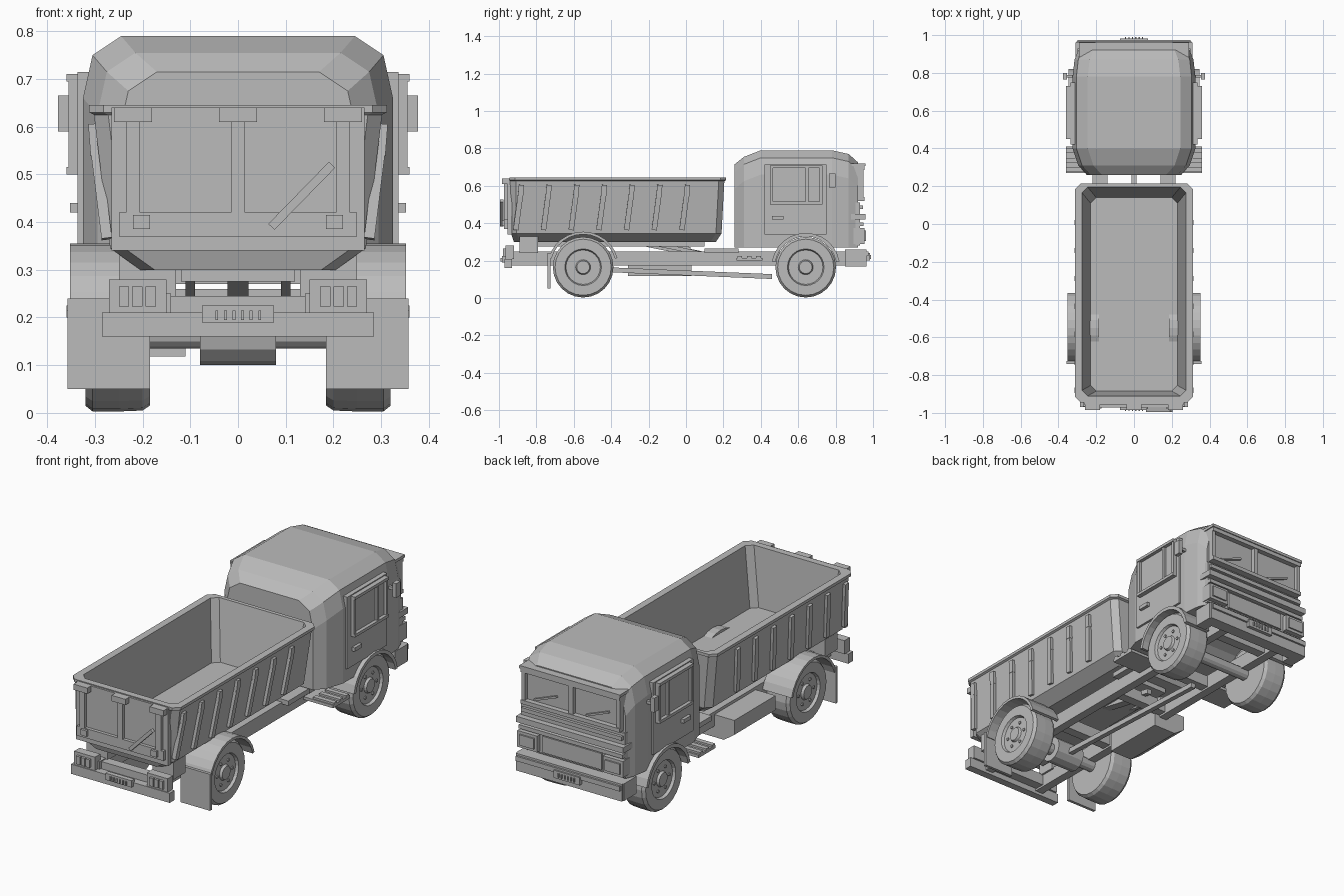
import bpy
import math
from mathutils import Vector

default_cube = bpy.data.objects.get("Cube")
if default_cube:
    bpy.data.objects.remove(default_cube, do_unlink=True)

# One plain paint for the whole truck
grey_paint = bpy.data.materials.new("grey_paint")
grey_paint.use_nodes = True
GREY = (0.5, 0.5, 0.5, 1.0)
grey_paint.diffuse_color = GREY
grey_paint.node_tree.nodes["Principled BSDF"].inputs["Base Color"].default_value = GREY

SIDES = (("left", 1), ("right", -1))
REAR_AXLE, FRONT_AXLE, AXLE_Z = -0.55, 0.64, 0.165


def make_object(name, vertices, faces):
    mesh = bpy.data.meshes.new(name)
    mesh.from_pydata(vertices, [], faces)
    mesh.materials.append(grey_paint)
    part = bpy.data.objects.new(name, mesh)
    bpy.context.collection.objects.link(part)
    # Consistent outward normals
    import bmesh
    bm = bmesh.new()
    bm.from_mesh(mesh)
    bmesh.ops.recalc_face_normals(bm, faces=bm.faces)
    bm.to_mesh(mesh)
    bm.free()
    return part


def loft(name, rings):
    """Skin a row of equal closed rings and cap both ends."""
    count = len(rings[0])
    vertices = [point for ring in rings for point in ring]
    faces = []
    for level in range(len(rings) - 1):
        low, high = level * count, (level + 1) * count
        for i in range(count):
            j = (i + 1) % count
            faces.append((low + i, low + j, high + j, high + i))
    faces.append(tuple(range(count)))
    faces.append(tuple(range(len(vertices) - count, len(vertices))))
    return make_object(name, vertices, faces)


def box(name, x, y, z):
    rings = [[(x[0], y[0], h), (x[1], y[0], h), (x[1], y[1], h), (x[0], y[1], h)] for h in z]
    return loft(name, rings)


def pair(name, x, y, z):
    for side, s in SIDES:
        box(side + "_" + name, (s * x[0], s * x[1]), y, z)


def beam(name, start, end, width, depth):
    """Rectangular bar between two points."""
    start, end = Vector(start), Vector(end)
    along = (end - start).normalized()
    across = along.cross(Vector((0, 1, 0)) if abs(along.y) < 0.5 else Vector((1, 0, 0))).normalized()
    other = along.cross(across)
    corners = [across * a * width / 2 + other * b * depth / 2
               for a, b in ((-1, -1), (1, -1), (1, 1), (-1, 1))]
    return loft(name, [[p + c for c in corners] for p in (start, end)])


def turned(name, y, z, profile, segments=24):
    """Lathe (x, radius) pairs around an axle line along x."""
    angles = [math.tau * i / segments for i in range(segments)]
    return loft(name, [[(x, y + r * math.cos(a), z + r * math.sin(a)) for a in angles]
                       for x, r in profile])


def arch(name, y, inner, outer, x, first, last):
    """Curved fender around a wheel."""
    rings = []
    for i in range(13):
        a = math.radians(first + (last - first) * i / 12)
        rings.append([(px, y + r * math.cos(a), AXLE_Z + r * math.sin(a))
                      for px, r in ((x[0], inner), (x[1], inner), (x[1], outer), (x[0], outer))])
    return loft(name, rings)


# Cab shell, skinned from back to front
def cab_ring(y, w, top):
    half = [(w, 0.27), (w, top - 0.13), (w - 0.02, top - 0.04), (w - 0.08, top)]
    outline = half + [(-x, z) for x, z in reversed(half)]
    return [(x, y, z) for x, z in outline]


cab = loft("cab_shell", [cab_ring(*station) for station in (
    (0.26, 0.25, 0.715), (0.31, 0.295, 0.755), (0.40, 0.325, 0.79),
    (0.78, 0.325, 0.79), (0.87, 0.315, 0.77), (0.92, 0.295, 0.725))])
cutter = turned("wheel_arch_cutter", FRONT_AXLE, AXLE_Z, ((-0.5, 0.175), (0.5, 0.175)))
cutter.hide_render = True
cutter.hide_viewport = True
cutter.display_type = 'WIRE'
wheel_cut = cab.modifiers.new("wheel_arch", 'BOOLEAN')
wheel_cut.object = cutter
wheel_cut.solver = 'EXACT'

# Doors, side windows, handles, mirrors and steps
pair("door", (0.31, 0.336), (0.42, 0.75), (0.34, 0.715))
pair("window_glass", (0.32, 0.342), (0.46, 0.72), (0.51, 0.70))
for label, z in (("sill", (0.50, 0.515)), ("header", (0.695, 0.71))):
    pair("window_" + label, (0.32, 0.36), (0.45, 0.73), z)
for label, y in (("rear_post", 0.45), ("divider", 0.64), ("front_post", 0.715)):
    pair("window_" + label, (0.32, 0.355), (y, y + 0.015), (0.51, 0.70))
pair("door_handle", (0.32, 0.352), (0.46, 0.52), (0.42, 0.44))
pair("mirror", (0.355, 0.377), (0.765, 0.80), (0.59, 0.665))
pair("mirror_arm", (0.30, 0.36), (0.775, 0.79), (0.62, 0.635))
pair("cab_step", (0.19, 0.36), (0.27, 0.41), (0.20, 0.215))
for i in range(3):
    y = 0.275 + 0.05 * i
    pair("step_tread_" + str(i + 1), (0.24, 0.36), (y, y + 0.025), (0.215, 0.225))

# Windscreen with frame and wipers
box("windscreen", (-0.27, 0.27), (0.89, 0.928), (0.53, 0.70))
for label, z in (("bottom", (0.52, 0.54)), ("top", (0.685, 0.705))):
    box("windscreen_frame_" + label, (-0.285, 0.285), (0.88, 0.955), z)
pair("windscreen_frame_side", (0.265, 0.285), (0.88, 0.95), (0.53, 0.70))
box("windscreen_divider", (-0.012, 0.012), (0.9, 0.95), (0.53, 0.70))
box("sun_visor", (-0.29, 0.29), (0.88, 0.96), (0.705, 0.72))
for side, s in SIDES:
    beam(side + "_wiper", (s * 0.15 - 0.06, 0.935, 0.60), (s * 0.15 + 0.07, 0.935, 0.55), 0.01, 0.012)

# Nose panels, grille and headlights
box("nose_panel", (-0.30, 0.30), (0.88, 0.93), (0.28, 0.51))
box("nose_ledge", (-0.31, 0.31), (0.87, 0.96), (0.42, 0.45))
box("nose_upper_trim", (-0.29, 0.29), (0.9, 0.945), (0.475, 0.495))
box("grille_top", (-0.30, 0.30), (0.88, 0.95), (0.385, 0.405))
box("grille_panel", (-0.17, 0.17), (0.9, 0.94), (0.29, 0.375))
pair("headlight_housing", (0.19, 0.305), (0.87, 0.955), (0.29, 0.375))
pair("headlight_lens", (0.205, 0.29), (0.95, 0.963), (0.305, 0.36))

# Front bumper with a blank slotted plate
box("front_bumper", (-0.305, 0.305), (0.90, 0.965), (0.17, 0.26))
box("front_bumper_lip", (-0.30, 0.30), (0.9, 0.975), (0.225, 0.25))
pair("front_bumper_end", (0.25, 0.31), (0.85, 0.955), (0.17, 0.26))
box("front_plate", (-0.075, 0.075), (0.96, 0.983), (0.20, 0.24))
box("rear_plate", (-0.075, 0.075), (-0.985, -0.96), (0.19, 0.225))
for i in range(6):
    x = -0.0475 + i * 0.018
    box("front_plate_bar_" + str(i + 1), (x, x + 0.006), (0.98, 0.989), (0.21, 0.23))
    box("rear_plate_bar_" + str(i + 1), (x, x + 0.006), (-0.991, -0.98), (0.195, 0.215))


# Open tipper body: outside, rim, then down to the floor
def bed_ring(z, w, back, front):
    c = 0.03
    return [(-w + c, back, z), (w - c, back, z), (w, back + c, z), (w, front - c, z),
            (w - c, front, z), (-w + c, front, z), (-w, front - c, z), (-w, back + c, z)]


loft("tipper_body", [bed_ring(*level) for level in (
    (0.30, 0.205, -0.92, 0.16), (0.345, 0.268, -0.935, 0.19), (0.625, 0.302, -0.94, 0.205),
    (0.63, 0.312, -0.945, 0.215), (0.645, 0.312, -0.945, 0.215),
    (0.645, 0.275, -0.91, 0.195), (0.34, 0.23, -0.885, 0.14))])

# Bent ribs along both flanks
for side, s in SIDES:
    for i in range(7):
        y = -0.88 + i * 0.148
        name = side + "_rib_" + str(i + 1)
        beam(name + "_upper", (s * 0.303, y, 0.605), (s * 0.298, y - 0.005, 0.54), 0.022, 0.028)
        beam(name + "_lower", (s * 0.298, y - 0.005, 0.55), (s * 0.275, y - 0.03, 0.365), 0.022, 0.028)

# Tailgate with hinges, posts, crossbar and lever
box("tailgate", (-0.265, 0.265), (-0.955, -0.93), (0.34, 0.64))
box("tailgate_crossbar", (-0.25, 0.25), (-0.972, -0.95), (0.37, 0.42))
for label, x in (("left", 0.22), ("middle", 0.0), ("right", -0.22)):
    box(label + "_tailgate_hinge", (x - 0.04, x + 0.04), (-0.985, -0.93), (0.61, 0.64))
    box(label + "_tailgate_post", (x - 0.015, x + 0.015), (-0.972, -0.95), (0.42, 0.61))
pair("tailgate_latch", (0.185, 0.22), (-0.985, -0.96), (0.385, 0.415))
beam("tailgate_lever", (0.07, -0.985, 0.39), (0.197, -0.985, 0.52), 0.018, 0.018)

# Rear bumper and tail lights
box("rear_bumper", (-0.285, 0.285), (-0.97, -0.93), (0.16, 0.21))
pair("tail_light_box", (0.15, 0.27), (-0.965, -0.92), (0.21, 0.28))
for i in range(3):
    x = 0.172 + i * 0.028
    pair("tail_light_" + str(i + 1), (x, x + 0.022), (-0.978, -0.96), (0.223, 0.265))

# Chassis frame and tipping gear
pair("chassis_rail", (0.14, 0.185), (-0.94, 0.90), (0.175, 0.25))
for i, y in enumerate((-0.9, -0.38, 0.05, 0.38, 0.82)):
    box("cross_member_" + str(i + 1), (-0.15, 0.15), (y - 0.025, y + 0.025), (0.185, 0.245))
pair("rail_riser", (0.14, 0.22), (0.10, 0.28), (0.24, 0.265))
pair("tipper_pivot", (0.13, 0.25), (-0.89, -0.79), (0.24, 0.33))
box("tipper_subframe", (-0.12, 0.12), (-0.85, 0.1), (0.275, 0.305))
beam("tipping_ram", (0, -0.25, 0.305), (0, 0.02, 0.25), 0.045, 0.045)
beam("tipping_ram_rod", (0, 0, 0.255), (0, 0.12, 0.23), 0.025, 0.025)
for side, s in SIDES:
    beam(side + "_tipping_link", (s * 0.10, -0.22, 0.30), (s * 0.10, 0.10, 0.235), 0.02, 0.02)
beam("drive_shaft", (0, -0.5, 0.155), (0, 0.46, 0.115), 0.026, 0.026)

# Side tank with chamfered lower edge
tank_outline = ((-0.11, 0.118), (-0.24, 0.118), (-0.30, 0.16), (-0.30, 0.235), (-0.11, 0.235))
loft("side_tank", [[(x, y, z) for x, z in tank_outline] for y in (-0.31, 0.03)])

# Axles, wheels, fenders and mudflaps
for place, y in (("rear", REAR_AXLE), ("front", FRONT_AXLE)):
    turned(place + "_axle", y, AXLE_Z, ((-0.2, 0.03), (0.2, 0.03)), 12)
    for side, s in SIDES:
        tyre = ((0.185, 0.09), (0.185, 0.15), (0.20, 0.16), (0.25, 0.162), (0.305, 0.162),
                (0.32, 0.15), (0.32, 0.098), (0.306, 0.092), (0.306, 0.04), (0.318, 0.034))
        turned(side + "_" + place + "_wheel", y, AXLE_Z, [(s * x, r) for x, r in tyre])
        for i in range(6):
            a = math.tau * i / 6
            turned(side + "_" + place + "_wheel_nut_" + str(i + 1), y + 0.062 * math.cos(a),
                   AXLE_Z + 0.062 * math.sin(a), ((s * 0.30, 0.008), (s * 0.312, 0.008)), 6)
turned("differential", REAR_AXLE, AXLE_Z, ((-0.08, 0.065), (0.08, 0.065)), 12)
for side, s in SIDES:
    arch(side + "_rear_fender", REAR_AXLE, 0.176, 0.19, (s * 0.185, s * 0.352), 15, 165)
    arch(side + "_front_fender", FRONT_AXLE, 0.165, 0.183, (s * 0.20, s * 0.347), 10, 170)
pair("mudflap", (0.185, 0.357), (-0.74, -0.725), (0.05, 0.24))
